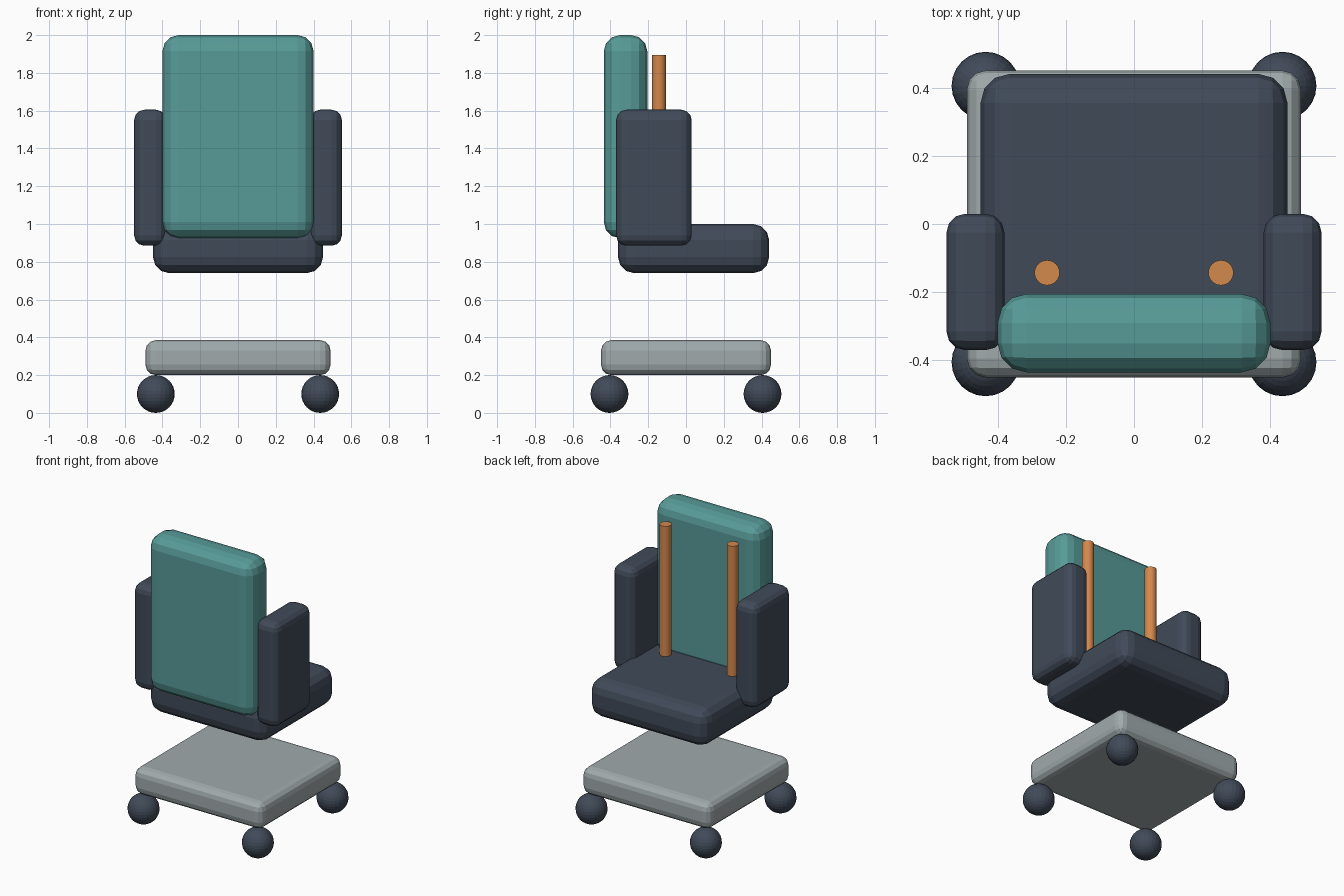
import bpy

cube = bpy.data.objects.get("Cube")
if cube:
    bpy.data.objects.remove(cube, do_unlink=True)


def linear(c):
    c /= 255
    return c / 12.92 if c <= 0.04045 else ((c + 0.055) / 1.055) ** 2.4


def material(name, rgb):
    mat = bpy.data.materials.new(name)
    mat.use_nodes = True
    colour = (*[linear(c) for c in rgb], 1)
    mat.diffuse_color = colour
    mat.node_tree.nodes["Principled BSDF"].inputs["Base Color"].default_value = colour
    return mat


navy = material("dark slate", (64, 74, 88))
teal = material("teal", (87, 155, 152))
grey = material("light grey", (160, 170, 172))
orange = material("copper orange", (212, 136, 76))


def finish(name, mat):
    obj = bpy.context.object
    obj.name = name
    obj.data.materials.append(mat)
    return obj


def rounded_box(name, mat, x, y, z, radius):
    """Box spanning the given (low, high) ranges, with rounded edges."""
    spans = (x, y, z)
    bpy.ops.mesh.primitive_cube_add(size=1, location=[(a + b) / 2 for a, b in spans])
    obj = finish(name, mat)
    obj.scale = [b - a for a, b in spans]
    bpy.ops.object.transform_apply(location=False, rotation=False, scale=True)
    bevel = obj.modifiers.new("rounded edges", "BEVEL")
    bevel.width = radius
    bevel.segments = 3
    return obj


# Base platform, seat cushion and backrest
rounded_box("base", grey, (-0.49, 0.49), (-0.45, 0.45), (0.2, 0.385), 0.055)
rounded_box("seat", navy, (-0.45, 0.45), (-0.36, 0.44), (0.74, 1.0), 0.085)
rounded_box("backrest", teal, (-0.4, 0.4), (-0.435, -0.205), (0.925, 2.0), 0.085)

for side, s in (("left", 1), ("right", -1)):
    # Armrest
    x = sorted((s * 0.38, s * 0.55))
    rounded_box(side + "_armrest", navy, x, (-0.37, 0.03), (0.885, 1.605), 0.055)

    # Upright rod beside the backrest
    bpy.ops.mesh.primitive_cylinder_add(vertices=24, radius=0.037, depth=1.0,
                                        location=(s * 0.255, -0.143, 1.395))
    finish(side + "_rod", orange)
    bpy.ops.object.shade_smooth_by_angle()

    # Ball casters
    for end, t in (("front", -1), ("back", 1)):
        bpy.ops.mesh.primitive_uv_sphere_add(segments=24, ring_count=16, radius=0.1,
                                             location=(s * 0.435, t * 0.405, 0.1))
        finish(side + "_" + end + "_caster", navy)
